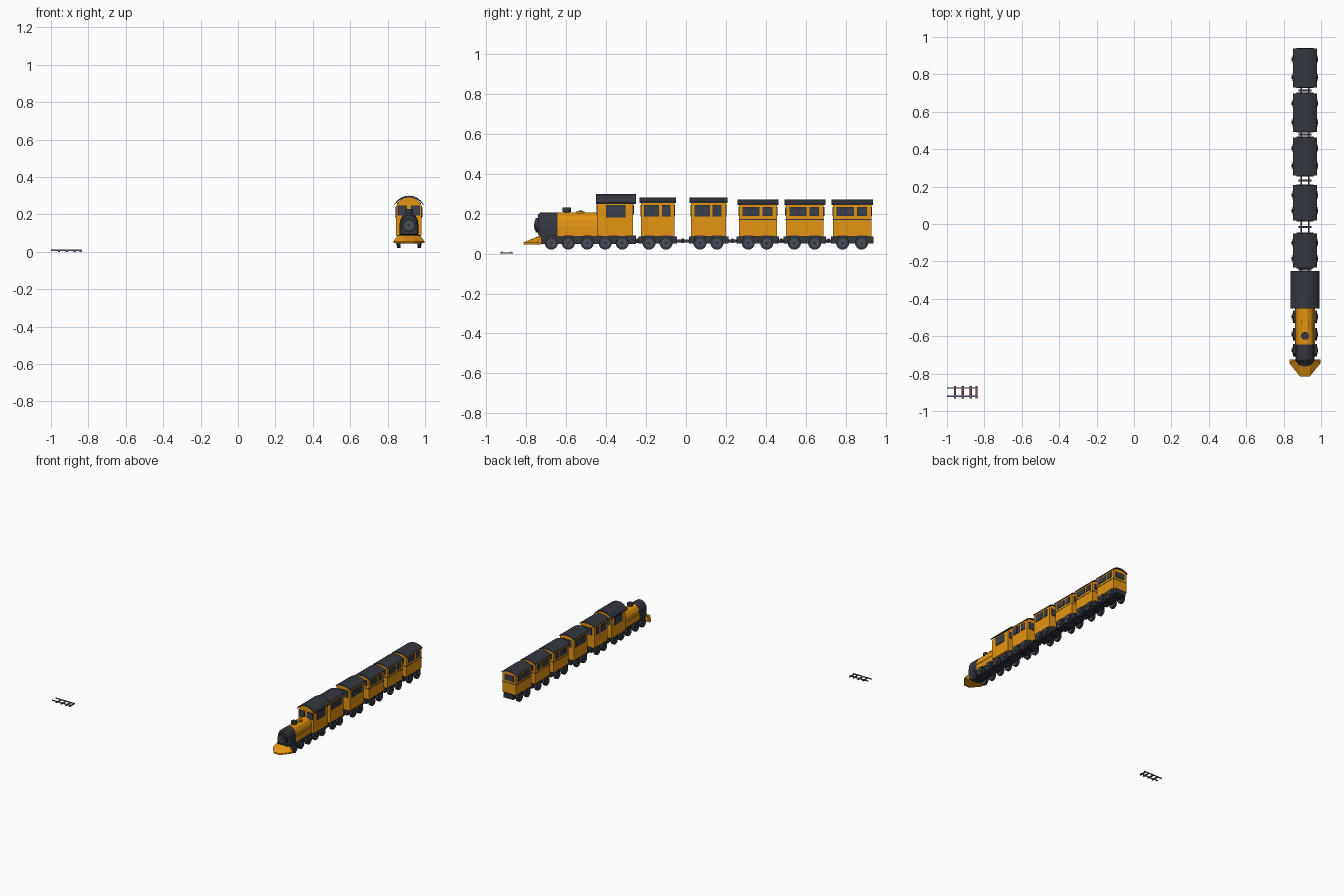
import bpy, bmesh, math
from mathutils import Matrix, Vector

if "Cube" in bpy.data.objects:
    bpy.data.objects.remove(bpy.data.objects["Cube"])

CX = 0.914  # train centre line


def material(name, col):
    m = bpy.data.materials.new(name)
    m.diffuse_color = (*col, 1)
    m.use_nodes = True
    m.node_tree.nodes["Principled BSDF"].inputs["Base Color"].default_value = m.diffuse_color
    return m


ORANGE = material("orange", (0.78, 0.30, 0.006))
DARK = material("charcoal", (0.034, 0.038, 0.050))
GREY = material("iron", (0.075, 0.082, 0.10))
GLASS = material("window_glass", (0.045, 0.052, 0.07))
STEEL = material("rail_steel", (0.13, 0.15, 0.27))
WOOD = material("sleeper_wood", (0.20, 0.065, 0.05))


def finish(name, bm, mat):
    bmesh.ops.recalc_face_normals(bm, faces=bm.faces)
    me = bpy.data.meshes.new(name)
    bm.to_mesh(me)
    bm.free()
    me.materials.append(mat)
    ob = bpy.data.objects.new(name, me)
    bpy.context.collection.objects.link(ob)
    return ob


def boxes(name, spans, mat):
    """Boxes from (x0, x1, y0, y1, z0, z1) in world space."""
    bm = bmesh.new()
    for x0, x1, y0, y1, z0, z1 in spans:
        mx = Matrix.Translation(((x0 + x1) / 2, (y0 + y1) / 2, (z0 + z1) / 2))
        bmesh.ops.create_cube(bm, size=1, matrix=mx @ Matrix.Diagonal((x1 - x0, y1 - y0, z1 - z0, 1)))
    return finish(name, bm, mat)


def centred(name, half, y0, y1, z0, z1, mat):
    return boxes(name, [(CX - half, CX + half, y0, y1, z0, z1)], mat)


def loft(name, rings, mat):
    """Skin equal-length rings of points and cap both ends."""
    bm = bmesh.new()
    vs = [[bm.verts.new(p) for p in r] for r in rings]
    n = len(vs[0])
    for a, b in zip(vs, vs[1:]):
        for i in range(n):
            bm.faces.new((a[i], a[(i + 1) % n], b[(i + 1) % n], b[i]))
    bm.faces.new(vs[0])
    bm.faces.new(vs[-1])
    return finish(name, bm, mat)


def extrude(name, prof, y0, y1, mat):
    return loft(name, [[(CX + x, y, z) for x, z in prof] for y in (y0, y1)], mat)


def cylinders(name, specs, axis, mat, seg=16):
    """Cylinders from (centre, radius, length)."""
    rot = {"X": Matrix.Rotation(math.pi / 2, 4, "Y"), "Y": Matrix.Rotation(math.pi / 2, 4, "X"),
           "Z": Matrix.Identity(4)}[axis]
    bm = bmesh.new()
    for c, r, h in specs:
        bmesh.ops.create_cone(bm, cap_ends=True, segments=seg, radius1=r, radius2=r, depth=h,
                              matrix=Matrix.Translation(Vector(c)) @ rot)
    return finish(name, bm, mat)


def arch(half, z_edge, z_top, n=8):
    """Circular arc of points from right eave to left eave."""
    h = z_top - z_edge
    r = (half * half + h * h) / (2 * h)
    a = math.asin(half / r)
    return [(r * math.sin(a - 2 * a * i / n), z_top - r + r * math.cos(a - 2 * a * i / n)) for i in range(n + 1)]


def roof(name, half, z_edge, z_top, thick, y0, y1):
    outer = arch(half, z_edge + thick * 0.6, z_top)
    inner = arch(half, z_edge, z_top - thick)
    extrude(name, outer + inner[::-1], y0, y1, DARK)


def wheels(prefix, ys, z=0.053, r=0.033):
    tyre, rim, hub, axle = [], [], [], []
    for y in ys:
        axle.append(((CX, y, z), 0.008, 0.10))
        for s in (-1, 1):
            tyre.append(((CX + s * 0.055, y, z), r, 0.018))
            rim.append(((CX + s * 0.056, y, z), r * 0.62, 0.022))
            hub.append(((CX + s * 0.058, y, z), r * 0.28, 0.026))
    cylinders(prefix + "_wheels", tyre, "X", DARK)
    cylinders(prefix + "_wheel_discs", rim, "X", GREY)
    cylinders(prefix + "_wheel_hubs", hub, "X", DARK, 8)
    cylinders(prefix + "_axles", axle, "X", DARK, 8)


def side_windows(prefix, half, spans, z0, z1):
    frame, pane = [], []
    for y0, y1 in spans:
        for s in (-1, 1):
            x = CX + s * half
            frame.append((x - 0.003, x + 0.003, y0, y1, z0, z1))
            pane.append((x - 0.004, x + 0.004, y0 + 0.006, y1 - 0.006, z0 + 0.006, z1 - 0.006))
    boxes(prefix + "_side_window_frames", frame, DARK)
    boxes(prefix + "_side_window_panes", pane, GLASS)


def end_windows(prefix, spans, y, z0, z1):
    frame = [(CX + a, CX + b, y - 0.003, y + 0.003, z0, z1) for a, b in spans]
    pane = [(CX + a + 0.006, CX + b - 0.006, y - 0.004, y + 0.004, z0 + 0.006, z1 - 0.006) for a, b in spans]
    boxes(prefix + "_frames", frame, DARK)
    boxes(prefix + "_panes", pane, GLASS)


# --- locomotive ---
def boiler_ring(y, k=1.0):
    pts = [(0.050, 0.088), (0.050, 0.135), (0.046, 0.168), (0.034, 0.192), (0.014, 0.205)]
    pts += [(-x, z) for x, z in reversed(pts)]
    return [(CX + x * k, y, 0.145 + (z - 0.145) * k) for x, z in pts]


loft("boiler", [boiler_ring(-0.645), boiler_ring(-0.44)], ORANGE)
loft("smokebox", [boiler_ring(-0.742, 0.86), boiler_ring(-0.728, 1.03), boiler_ring(-0.645, 1.03)], DARK)
cylinders("smokebox_door", [((CX, -0.746, 0.142), 0.036, 0.018)], "Y", DARK)
cylinders("smokebox_door_ring", [((CX, -0.752, 0.142), 0.024, 0.014)], "Y", GREY)
cylinders("door_handle", [((CX, -0.756, 0.142), 0.010, 0.012)], "Y", DARK, 8)
boxes("handrails", [(CX + s * 0.051 - 0.002, CX + s * 0.051 + 0.002, -0.645, -0.445, 0.134, 0.138)
                    for s in (-1, 1)], ORANGE)
cylinders("chimney", [((CX, -0.598, 0.208), 0.014, 0.03), ((CX, -0.598, 0.219), 0.021, 0.022)], "Z", DARK, 12)
cylinders("steam_dome", [((CX, -0.53, 0.206), 0.022, 0.012)], "Z", ORANGE, 12)
cylinders("steam_dome_cap", [((CX, -0.53, 0.211), 0.010, 0.008)], "Z", ORANGE, 8)
extrude("cab", [(-0.068, 0.088), (0.068, 0.088)] + arch(0.068, 0.245, 0.292), -0.445, -0.265, ORANGE)
roof("cab_roof", 0.077, 0.25, 0.30, 0.010, -0.452, -0.25)
side_windows("cab", 0.068, [(-0.402, -0.303)], 0.18, 0.243)
for tag, y in (("cab_front_window", -0.445), ("cab_rear_window", -0.265)):
    end_windows(tag, [(-0.060, -0.010), (0.010, 0.060)], y, 0.193, 0.247)
centred("loco_chassis", 0.044, -0.735, -0.25, 0.048, 0.09, DARK)
wheels("loco", (-0.675, -0.59, -0.495, -0.405, -0.32))
boxes("loco_axle_boxes", [(CX - 0.062, CX + 0.062, y - 0.02, y + 0.02, 0.074, 0.09)
                          for y in (-0.675, -0.59, -0.495, -0.405, -0.32)], DARK)


# cowcatcher: wedge narrowing to the front and top
def cow_ring(z, back, front, y_mid, y_tip):
    return [(CX - back, -0.725, z), (CX - back, y_mid, z), (CX - front, y_tip, z),
            (CX + front, y_tip, z), (CX + back, y_mid, z), (CX + back, -0.725, z)]


loft("cowcatcher", [cow_ring(0.046, 0.083, 0.026, -0.745, -0.815), cow_ring(0.056, 0.083, 0.026, -0.745, -0.815),
                    cow_ring(0.088, 0.060, 0.030, -0.728, -0.738)], ORANGE)

# --- carriages: roof start, roof end, wheel positions, eave height, trim stripe ---
cars = [(-0.233, -0.050, (-0.185, -0.100), 0.255, False),
        (0.018, 0.208, (0.070, 0.155), 0.255, False),
        (0.258, 0.463, (0.312, 0.405), 0.244, True),
        (0.493, 0.698, (0.543, 0.645), 0.244, True),
        (0.730, 0.937, (0.785, 0.880), 0.244, True)]
for i, (y0, y1, wy, ze, stripe) in enumerate(cars, 1):
    p = f"carriage_{i}"
    b0, b1 = y0 + 0.008, y1 - 0.008
    extrude(p + "_body", [(-0.061, 0.086), (0.061, 0.086)] + arch(0.061, ze, ze + 0.02), b0, b1, ORANGE)
    roof(p + "_roof", 0.065, ze, ze + 0.027, 0.009, y0, y1)
    L = b1 - b0
    z0, z1 = (0.188, 0.233) if stripe else (0.186, 0.243)
    spans = [(b0 + 0.09 * L, b0 + 0.54 * L), (b0 + 0.62 * L, b0 + 0.88 * L)]
    side_windows(p, 0.061, spans, z0, z1)
    mid = b0 + 0.315 * L if stripe else b0 + 0.33 * L
    boxes(p + "_window_mullions", [(CX + s * 0.061 - 0.005, CX + s * 0.061 + 0.005, mid - 0.003, mid + 0.003, z0, z1)
                                   for s in (-1, 1)], DARK)
    for tag, y in (("front", b0), ("rear", b1)):
        end_windows(f"{p}_{tag}_window", [(-0.040, 0.040)], y, z0, z1)
    if stripe:
        centred(p + "_trim_stripe", 0.0625, b0 - 0.0015, b1 + 0.0015, 0.168, 0.173, DARK)
    # chassis, bogie blocks and wheels
    centred(p + "_chassis", 0.045, y0 - 0.004, y1 + 0.004, 0.05, 0.087, DARK)
    boxes(p + "_axle_boxes", [(CX - 0.064, CX + 0.064, y - 0.024, y + 0.024, 0.074, 0.09) for y in wy], DARK)
    wheels(p, wy)

# couplings: twin bars and a cross bar in each gap
ends = [-0.25] + [c[1] for c in cars[:-1]]
for i, (a, c) in enumerate(zip(ends, cars), 1):
    b, m = c[0], (a + c[0]) / 2
    boxes(f"coupling_{i}", [(CX + s * 0.02 - 0.005, CX + s * 0.02 + 0.005, a - 0.01, b + 0.01, 0.056, 0.072)
                            for s in (-1, 1)] + [(CX - 0.034, CX + 0.034, m - 0.006, m + 0.006, 0.054, 0.076)], DARK)

# --- separate piece of track ---
boxes("track_rails", [(-1.0, -0.835, y - 0.003, y + 0.003, 0.004, 0.011) for y in (-0.877, -0.921)], STEEL)
boxes("track_sleepers", [(x - 0.006, x + 0.006, -0.932, -0.866, 0.0, 0.005)
                         for x in (-0.957, -0.915, -0.873, -0.842)], WOOD)
